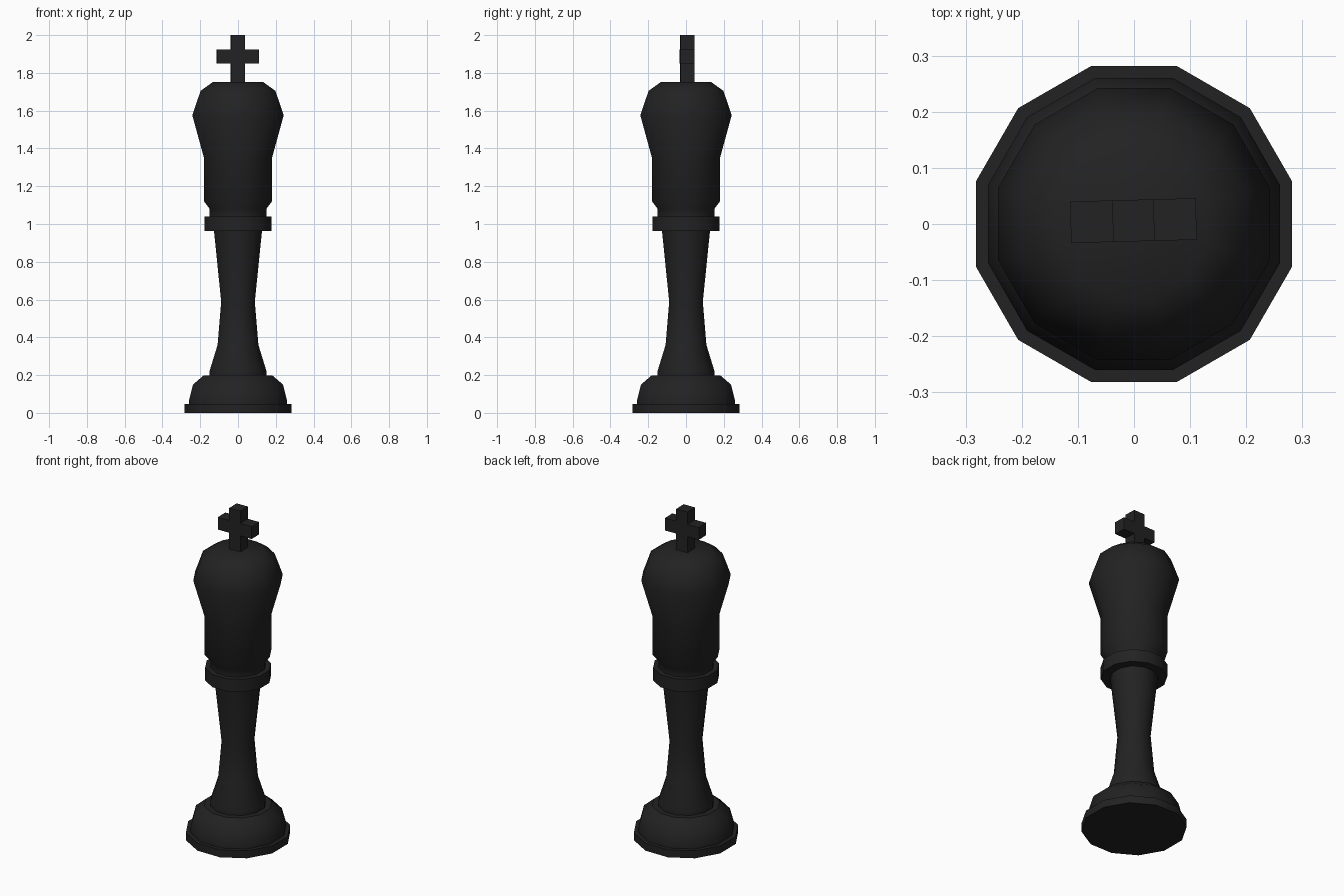
import bpy, bmesh, math

if "Cube" in bpy.data.objects:
    bpy.data.objects.remove(bpy.data.objects["Cube"])

SIDES = 12
black = bpy.data.materials.new("black")
black.diffuse_color = (0.016, 0.016, 0.016, 1)
black.use_nodes = True
black.node_tree.nodes["Principled BSDF"].inputs["Base Color"].default_value = black.diffuse_color


def finish(name, bm):
    mesh = bpy.data.meshes.new(name)
    bm.to_mesh(mesh)
    bm.free()
    obj = bpy.data.objects.new(name, mesh)
    mesh.materials.append(black)
    bpy.context.collection.objects.link(obj)
    return obj


def turned(name, profile, cap_bottom=False, cap_top=False):
    """Twelve-sided turning from (half width across flats, height), bottom to top."""
    bm = bmesh.new()
    rings = []
    for half, z in profile:
        r = half / math.cos(math.pi / SIDES)
        angles = [2 * math.pi * (i + 0.5) / SIDES for i in range(SIDES)]
        rings.append([bm.verts.new((r * math.cos(a), r * math.sin(a), z)) for a in angles])
    for low, high in zip(rings, rings[1:]):
        for i in range(SIDES):
            j = (i + 1) % SIDES
            bm.faces.new((low[i], low[j], high[j], high[i]))
    if cap_bottom:
        bm.faces.new(rings[0][::-1])
    if cap_top:
        bm.faces.new(rings[-1])
    obj = finish(name, bm)
    bpy.ops.object.select_all(action='DESELECT')
    obj.select_set(True)
    bpy.context.view_layer.objects.active = obj
    bpy.ops.object.shade_smooth_by_angle(angle=math.radians(40))
    return obj


# Foot: flat plate with a rounded dome
turned("base", [(0.282, 0), (0.282, 0.046), (0.26, 0.046), (0.26, 0.062),
                (0.238, 0.15), (0.182, 0.198), (0.15, 0.198)], cap_bottom=True)

# Waisted stem
turned("stem", [(0.15, 0.198), (0.15, 0.223), (0.108, 0.36),
                (0.089, 0.588), (0.127, 0.963)])

# Collar band
turned("collar", [(0.127, 0.963), (0.178, 0.963), (0.178, 1.04), (0.15, 1.04)])

# Flared head
turned("head", [(0.15, 1.04), (0.15, 1.08), (0.18, 1.12), (0.18, 1.35),
                (0.242, 1.576), (0.198, 1.705), (0.132, 1.752)], cap_top=True)

# Cross finial: outline extruded through its depth
w, arm, low, high = 0.037, 0.112, 1.85, 1.925
right = [(w, 1.752), (w, low), (arm, low), (arm, high), (w, high), (w, 2.0)]
outline = right + [(-x, z) for x, z in reversed(right)]
bm = bmesh.new()
face = bm.faces.new([bm.verts.new((x, -w, z)) for x, z in outline])
back = bmesh.ops.extrude_face_region(bm, geom=[face])["geom"]
bmesh.ops.translate(bm, vec=(0, 2 * w, 0),
                    verts=[v for v in back if isinstance(v, bmesh.types.BMVert)])
bmesh.ops.recalc_face_normals(bm, faces=bm.faces)
cross = finish("cross_finial", bm)
cross.location = (-0.001, 0.006, 0)
cross.rotation_euler.z = math.radians(1.5)
